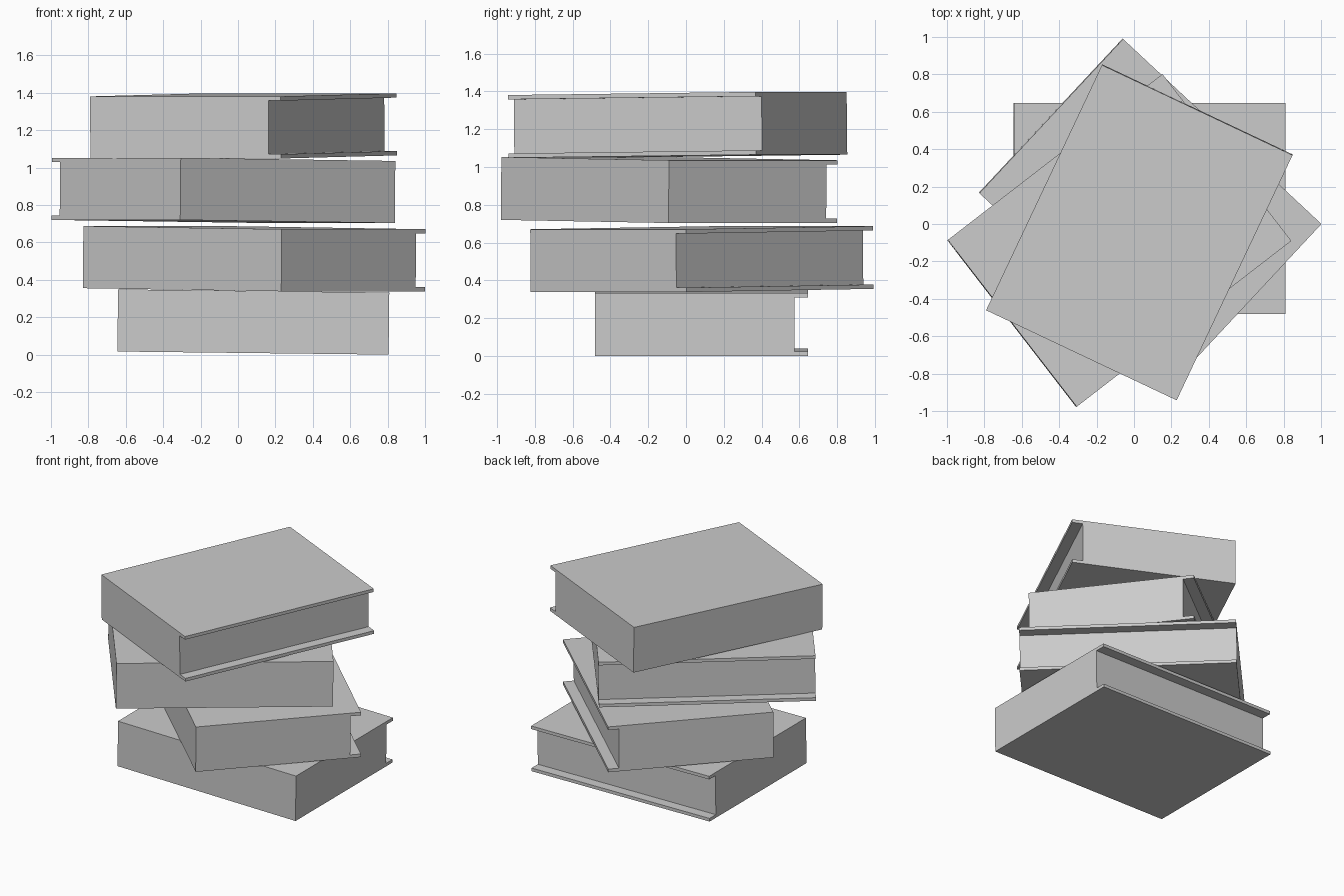
import bpy, bmesh
from math import radians

cube = bpy.data.objects.get("Cube")
if cube:
    bpy.data.objects.remove(cube)

# One plain grey for every book
grey = bpy.data.materials.new("plain_grey")
grey.use_nodes = True
colour = (0.6, 0.6, 0.6, 1)
grey.diffuse_color = colour
grey.node_tree.nodes["Principled BSDF"].inputs["Base Color"].default_value = colour

LENGTH, WIDTH, HEIGHT = 1.45, 1.127, 0.332
COVER, LIP = 0.023, 0.073
TILT = 0.0115  # each book leans slightly along its length


def book_mesh():
    """C-shaped section: solid spine, pages set back between two covers."""
    back, edge = -WIDTH / 2, WIDTH / 2
    pages, top = edge - LIP, HEIGHT
    profile = [(back, 0), (edge, 0), (edge, COVER), (pages, COVER),
               (pages, top - COVER), (edge, top - COVER), (edge, top), (back, top)]
    bm = bmesh.new()
    section = bm.faces.new([bm.verts.new((-LENGTH / 2, y, z)) for y, z in profile])
    swept = bmesh.ops.extrude_face_region(bm, geom=[section], use_keep_orig=True)
    moved = [v for v in swept["geom"] if isinstance(v, bmesh.types.BMVert)]
    bmesh.ops.translate(bm, verts=moved, vec=(LENGTH, 0, 0))
    bmesh.ops.recalc_face_normals(bm, faces=bm.faces)
    mesh = bpy.data.meshes.new("book")
    bm.to_mesh(mesh)
    bm.free()
    mesh.materials.append(grey)
    return mesh


# Stack: name, centre of the underside, turn in degrees
stack = [
    ("bottom_book", (0.08, 0.083, 0.0085), 0),
    ("second_book", (0.085, 0.085, 0.347), -43),
    ("third_book", (-0.08, -0.09, 0.712), 37.7),
    ("top_book", (0.03, -0.043, 1.057), -115.3),
]
mesh = book_mesh()
for name, place, turn in stack:
    book = bpy.data.objects.new(name, mesh.copy())
    book.location = place
    book.rotation_euler = (0, TILT, radians(turn))
    bpy.context.collection.objects.link(book)
